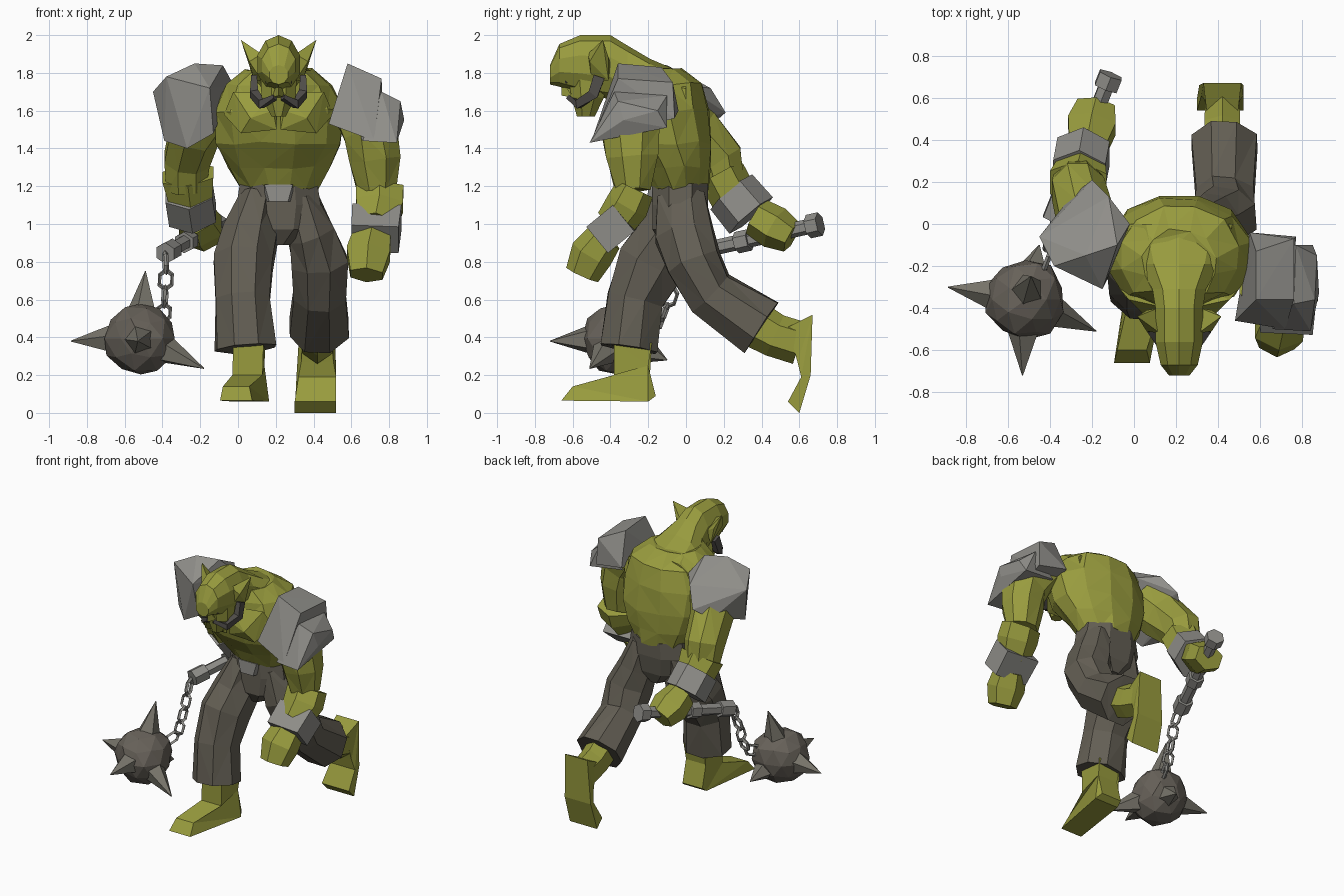
import bpy, bmesh, math, random
from mathutils import Vector

if "Cube" in bpy.data.objects:
    bpy.data.objects.remove(bpy.data.objects["Cube"])

random.seed(4)
CX = 0.215  # centre line of the body


def material(name, r, g, b):
    m = bpy.data.materials.new(name)
    m.diffuse_color = (r, g, b, 1)
    m.use_nodes = True
    m.node_tree.nodes["Principled BSDF"].inputs["Base Color"].default_value = m.diffuse_color
    return m


SKIN = material("olive skin", 0.315, 0.33, 0.048)
METAL = material("grey metal", 0.275, 0.27, 0.25)
CLOTH = material("brown grey cloth", 0.125, 0.113, 0.088)
IRON = material("dark iron", 0.135, 0.12, 0.1)
SPIKE = material("spike iron", 0.18, 0.17, 0.14)
DARK = material("dark hair", 0.08, 0.074, 0.068)


def finish(name, bm, mat):
    bmesh.ops.triangulate(bm, faces=[f for f in bm.faces if len(f.verts) > 4])
    bmesh.ops.recalc_face_normals(bm, faces=bm.faces)
    me = bpy.data.meshes.new(name)
    bm.to_mesh(me)
    bm.free()
    me.materials.append(mat)
    ob = bpy.data.objects.new(name, me)
    bpy.context.collection.objects.link(ob)
    return ob


def loft(name, mat, n, secs, normal=None, jitter=0.0):
    """Skin n-sided rings; each section is x, y, z, half width, half depth."""
    bm = bmesh.new()
    P = [Vector(s[:3]) for s in secs]
    grow = 1 / math.cos(math.pi / n) if n < 8 else 1.03
    rings = []
    for i, s in enumerate(secs):
        t = Vector(normal) if normal else P[min(i + 1, len(P) - 1)] - P[max(i - 1, 0)]
        t.normalize()
        u = (Vector((1, 0, 0)) - t * t.x).normalized()
        v = t.cross(u)
        ring = []
        for k in range(n):
            a = 2 * math.pi * (k + 0.5) / n
            p = P[i] + (u * s[3] * math.cos(a) + v * s[4] * math.sin(a)) * grow
            p += Vector([random.uniform(-jitter, jitter) for _ in range(3)])
            ring.append(bm.verts.new(p))
        rings.append(ring)
    for a, b in zip(rings, rings[1:]):
        for k in range(n):
            j = (k + 1) % n
            bm.faces.new((a[k], a[j], b[j], b[k]))
    bm.faces.new(rings[0])
    bm.faces.new(rings[-1])
    if jitter:
        bmesh.ops.triangulate(bm, faces=bm.faces[:])
    return finish(name, bm, mat)


def hull(name, mat, pts):
    bm = bmesh.new()
    for p in pts:
        bm.verts.new(p)
    res = bmesh.ops.convex_hull(bm, input=bm.verts[:])
    bmesh.ops.delete(bm, geom=list({g for g in res["geom_interior"] if isinstance(g, bmesh.types.BMVert)}),
                     context='VERTS')
    return finish(name, bm, mat)


def slab(name, mat, pts):
    """Side profile; each point is y, z, centre x, half width."""
    bm = bmesh.new()
    L = [bm.verts.new((c - w, y, z)) for y, z, c, w in pts]
    R = [bm.verts.new((c + w, y, z)) for y, z, c, w in pts]
    for k in range(len(pts)):
        j = (k + 1) % len(pts)
        bm.faces.new((L[k], L[j], R[j], R[k]))
    bm.faces.new(L)
    bm.faces.new(R)
    return finish(name, bm, mat)


def mirrored(pts):
    """Yield left and right copies of points given relative to the centre line."""
    for side, s in (("left", -1), ("right", 1)):
        yield side, [(CX + s * p[0], *p[1:]) for p in pts]


# Torso and chest
loft("torso", SKIN, 12, [(CX, -.03, 1.18, .2, .145), (CX, -.06, 1.3, .27, .185),
     (CX, -.11, 1.43, .335, .235), (CX, -.15, 1.6, .345, .265), (CX, -.16, 1.74, .285, .24),
     (CX, -.2, 1.82, .17, .17)], (0, 0, 1), .01)
for side, pts in mirrored([(.01, -.41, 1.7), (.24, -.36, 1.7), (.29, -.3, 1.58), (.2, -.4, 1.48),
                           (.01, -.42, 1.5), (.03, -.44, 1.6), (.15, -.45, 1.56), (.1, -.3, 1.6)]):
    hull(side + "_chest_muscle", SKIN, pts)

# Head, jaw, nose
loft("head", SKIN, 10, [(CX, .0, 1.68, .26, .11), (CX, -.19, 1.73, .2, .14), (CX, -.31, 1.785, .13, .155),
     (CX, -.4, 1.83, .115, .165), (CX, -.56, 1.845, .115, .15), (CX, -.67, 1.84, .09, .11),
     (CX, -.72, 1.79, .05, .05)], (0, -1, 0))
loft("jaw", SKIN, 8, [(CX, -.52, 1.77, .1, .11), (CX, -.52, 1.67, .095, .09), (CX, -.53, 1.57, .04, .05)], (0, 0, -1))
hull("nose", SKIN, [(CX, -.66, 1.77), (CX - .035, -.6, 1.67), (CX + .035, -.6, 1.67), (CX, -.66, 1.68),
                    (CX, -.58, 1.75)])
# Ears, cheek hair and eyes
for side, pts in mirrored([(.09, -.52, 1.9), (.09, -.5, 1.76), (.13, -.41, 1.76), (.155, -.41, 1.88),
                           (.2, -.44, 1.975), (.1, -.4, 1.85), (.155, -.51, 1.86)]):
    hull(side + "_ear", SKIN, pts)
for side, secs in mirrored([(.13, -.46, 1.78, .015, .03), (.13, -.49, 1.69, .022, .028),
                            (.09, -.57, 1.635, .018, .022), (.02, -.62, 1.67, .012, .012)]):
    loft(side + "_whisker", DARK, 4, secs)
for side, pts in mirrored([(.025, -.685, 1.755), (.07, -.65, 1.775), (.03, -.65, 1.735), (.07, -.63, 1.745),
                           (.045, -.6, 1.76)]):
    hull(side + "_eye", DARK, pts)

# Trousers and buckle
loft("trouser_waist", CLOTH, 8, [(CX, -.03, 1.215, .215, .155), (CX, -.03, 1.1, .235, .155),
     (CX, -.04, .97, .2, .145), (CX, -.03, .89, .06, .1)], (0, 0, -1))
hull("buckle", METAL, [(CX + dx, y, z) for dx in (-.075, .075) for y, z in ((-.2, 1.21), (-.15, 1.21), (-.15, 1.12))]
     + [(CX - .05, -.205, 1.12), (CX + .05, -.205, 1.12)])
loft("front_trouser_leg", CLOTH, 8, [(.11, -.04, 1.15, .1, .13), (.065, -.09, .95, .15, .17),
     (.03, -.18, .8, .16, .19), (.025, -.27, .6, .145, .15), (.04, -.305, .34, .165, .155)], None, .008)
loft("back_trouser_leg", CLOTH, 8, [(.32, -.03, 1.15, .1, .13), (.385, -.01, .95, .13, .16),
     (.435, .04, .8, .155, .15), (.43, .13, .63, .145, .14), (.425, .395, .45, .165, .165)], None, .008)

# Bare shins and feet
slab("front_foot", SKIN, [(-.38, .37, .055, .08), (-.38, .2, .05, .08), (-.6, .14, -.01, .07),
     (-.66, .065, -.01, .085), (-.2, .06, .07, .095), (-.16, .09, .06, .08), (-.2, .25, .06, .08), (-.18, .37, .06, .085)])
loft("back_shin", SKIN, 6, [(.42, .33, .49, .085, .11), (.42, .47, .41, .085, .1), (.42, .6, .37, .08, .1)])
slab("back_foot", SKIN, [(.54, .455, .42, .075), (.67, .52, .42, .09), (.66, .2, .415, .105),
     (.6, 0, .41, .11), (.54, .06, .41, .11), (.61, .19, .42, .1), (.59, .27, .42, .085)])

# Lowered arm on +x
loft("right_upper_arm", SKIN, 8, [(.6, -.25, 1.65, .12, .15), (.7, -.3, 1.5, .15, .16),
     (.725, -.285, 1.35, .145, .14), (.735, -.28, 1.18, .105, .1)], None, .006)
loft("right_forearm", SKIN, 6, [(.75, -.27, 1.185, .125, .09), (.75, -.31, 1.1, .125, .1), (.73, -.38, 1.0, .1, .09)])
loft("right_bracer", METAL, 4, [(.735, -.325, 1.035, .13, .09), (.725, -.465, .92, .125, .09)])
loft("right_fist", SKIN, 6, [(.71, -.43, .93, .1, .085), (.69, -.5, .84, .115, .1), (.68, -.55, .73, .085, .08)])

# Swung back arm on -x
loft("left_upper_arm", SKIN, 8, [(-.13, -.08, 1.62, .12, .15), (-.23, .02, 1.5, .14, .16),
     (-.27, .17, 1.34, .13, .14), (-.27, .21, 1.18, .11, .105)], None, .006)
loft("left_forearm", SKIN, 6, [(-.265, .19, 1.26, .135, .11), (-.25, .25, 1.15, .115, .11), (-.23, .34, 1.06, .1, .09)])
loft("left_bracer", METAL, 6, [(-.26, .24, 1.17, .125, .125), (-.24, .345, 1.045, .125, .13)])
loft("left_fist", SKIN, 6, [(-.22, .37, 1.04, .09, .09), (-.2, .47, .98, .115, .1), (-.18, .56, .93, .09, .075)])

# Shoulder armour
hull("left_shoulder_plate", METAL, [(-.23, -.15, 1.85), (-.08, -.1, 1.84), (-.02, 0, 1.73), (-.15, -.31, 1.72),
     (-.38, -.2, 1.78), (-.45, -.06, 1.7), (-.39, -.13, 1.44), (-.27, -.24, 1.4), (-.13, -.27, 1.48),
     (-.2, .21, 1.59), (-.12, .13, 1.72), (-.3, .13, 1.52)])
hull("right_shoulder_upper_plate", METAL, [(.58, -.36, 1.85), (.58, -.13, 1.83), (.76, -.36, 1.77), (.76, -.07, 1.75),
     (.48, -.46, 1.53), (.55, -.04, 1.6), (.72, -.5, 1.44), (.77, -.06, 1.56)])
hull("right_shoulder_lower_plate", METAL, [(.76, -.38, 1.7), (.77, -.1, 1.68), (.86, -.36, 1.65), (.87, -.15, 1.6),
     (.88, -.33, 1.55), (.84, -.51, 1.43), (.66, -.5, 1.44), (.85, -.1, 1.51), (.6, -.12, 1.54)])

# Flail handle
A, B = Vector((-.11, .71, 1.0)), Vector((-.385, .02, .845))
for name, a, b, r in (("handle", 0, 1, .035), ("handle_pommel", 0, .09, .055), ("handle_collar", .54, .64, .05),
                      ("handle_cap", .86, 1, .05)):
    loft(name, METAL, 6, [(*A.lerp(B, t), r, r) for t in (a, b)])

# Chain of alternating links
path = [Vector(p) for p in ((-.385, .0, .84), (-.38, -.04, .75), (-.385, -.07, .66), (-.39, -.1, .57),
                            (-.395, -.13, .49), (-.43, -.22, .455))]
for i, (a, b) in enumerate(zip(path, path[1:])):
    bpy.ops.mesh.primitive_torus_add(major_segments=6, minor_segments=4, major_radius=.045, minor_radius=.012)
    link = bpy.context.object
    link.name = "chain_link"
    link.scale = ((b - a).length * .5 / .045 * 1.15, .85, 1.1)
    link.rotation_mode = 'QUATERNION'
    link.rotation_quaternion = (b - a).to_track_quat('X', 'Z' if i % 2 else 'Y')
    link.location = (a + b) / 2
    link.data.materials.append(METAL)

# Spiked ball
C = Vector((-.515, -.36, .395))
bm = bmesh.new()
bmesh.ops.create_icosphere(bm, subdivisions=2, radius=.195)
for v in bm.verts:
    v.co = v.co * random.uniform(.92, 1.05) + C
finish("ball", bm, IRON)
for tip in ((-.885, -.3, .38), (-.49, -.25, .75), (-.18, -.51, .235), (-.53, -.72, .38), (-.45, -.1, .28)):
    T = Vector(tip)
    base = C + (T - C).normalized() * .15
    loft("spike", SPIKE, 5, [(*base, .065, .065), (*T, .002, .002)])
